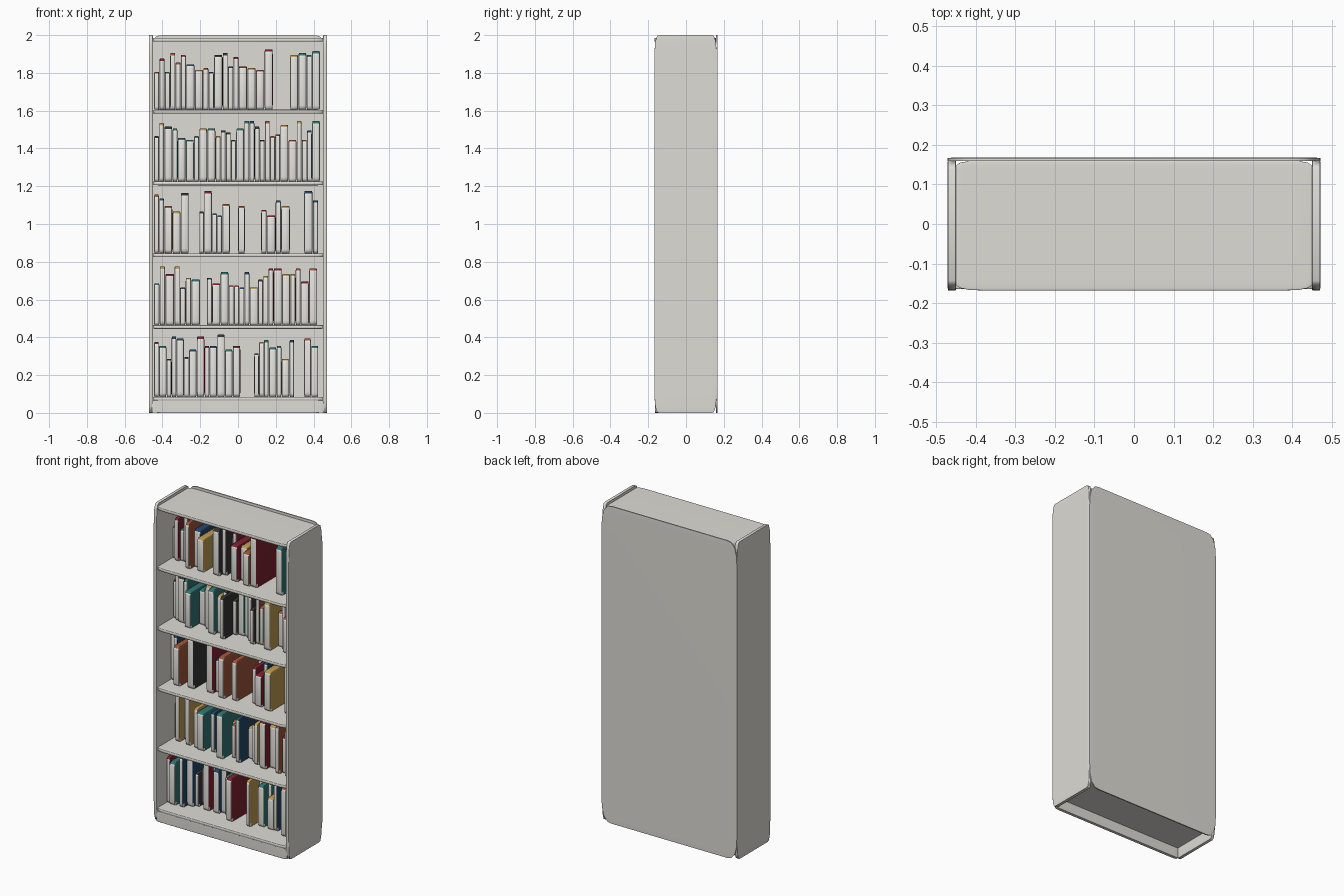
import bpy, bmesh, random
from mathutils import Vector

if "Cube" in bpy.data.objects:
    bpy.data.objects.remove(bpy.data.objects["Cube"])
random.seed(4)


def material(name, rgb):
    m = bpy.data.materials.new(name)
    m.use_nodes = True
    m.diffuse_color = (*rgb, 1)
    m.node_tree.nodes["Principled BSDF"].inputs["Base Color"].default_value = (*rgb, 1)
    return m


GREY = material("warm_grey", (0.73, 0.715, 0.665))
PAPER = material("paper", (0.8, 0.79, 0.75))
COVERS = {
    "r": material("crimson", (0.2, 0.015, 0.03)),
    "o": material("rust", (0.33, 0.09, 0.04)),
    "y": material("ochre", (0.5, 0.32, 0.08)),
    "b": material("navy", (0.015, 0.06, 0.13)),
    "t": material("teal", (0.03, 0.17, 0.16)),
    "k": material("charcoal", (0.035, 0.035, 0.035)),
}


def soft_box(name, low, high, mats, bevel=0.075, segments=4, profile=0.6):
    """Box whose rounded edges stretch with its proportions; the front takes the second material."""
    low, high = Vector(low), Vector(high)
    bm = bmesh.new()
    bmesh.ops.create_cube(bm, size=1)
    bmesh.ops.bevel(bm, geom=bm.edges[:], offset=bevel, segments=segments,
                    profile=profile, affect='EDGES', clamp_overlap=True)
    if len(mats) > 1:
        bm.normal_update()
        for f in bm.faces:
            n = f.normal
            f.material_index = int(n.y < -0.8 or (n.y < -0.2 and n.z < -0.2))
    bmesh.ops.scale(bm, vec=high - low, verts=bm.verts)
    bmesh.ops.translate(bm, vec=(low + high) / 2, verts=bm.verts)
    mesh = bpy.data.meshes.new(name)
    bm.to_mesh(mesh)
    bm.free()
    for m in mats:
        mesh.materials.append(m)
    mesh.shade_smooth()
    mesh.set_sharp_from_angle(angle=1.0)
    obj = bpy.data.objects.new(name, mesh)
    bpy.context.collection.objects.link(obj)
    return obj


# Case: sides, back, plinth
for side, x in (("left", 0.461), ("right", -0.461)):
    soft_box(side + "_side", (x - 0.011, -0.168, 0), (x + 0.011, 0.163, 2), [GREY])
soft_box("back_panel", (-0.472, 0.159, 0), (0.472, 0.168, 2), [GREY])
soft_box("plinth", (-0.455, -0.165, 0), (0.455, -0.145, 0.068), [GREY])

# Six boards, the highest one being the top
BOARD_BASE, PITCH, THICK = 0.085, 0.38, 0.02
for i in range(6):
    z = BOARD_BASE + PITCH * i
    name = "top_board" if i == 5 else f"shelf_{i + 1}"
    soft_box(name, (-0.455, -0.168, z - THICK), (0.455, 0.161, z), [GREY])

# Books per shelf, bottom up: (start, end, cover letters, heights in hundredths).
# A capital letter marks a thick book, a star one pulled forward.
SHELVES = [
    [(-0.445, 0.013, "rTkbBkBRrBKTR", "29* 27* 20 32* 31 21 25 32* 27 27 33 25 27*"),
     (0.085, 0.298, "kytTtYb", "23 29* 30 26* 27 20* 30"),
     (0.349, 0.425, "OT", "31* 27")],
    [(-0.445, -0.2, "tyRybyT", "22 31* 27 31 20 25* 24*"),
     (-0.165, 0.42, "bRToobbYkyrRYyoRO",
      "25 22 28* 21 21* 20 28* 20 24 26* 30 30* 27 27 30* 23 30*")],
    [(-0.445, -0.26, "obOYK", "31* 29 25* 22 32*"),
     (-0.206, -0.042, "kRbbO", "22 33* 21 20 26*"),
     (0, 0.037, "O", "25*"),
     (0.122, 0.275, "rRbY", "23 20* 28 25*"),
     (0.349, 0.425, "Bb", "33* 28")],
    [(-0.445, 0.435, "kyKtTTtYTykkkTtbkkoobYOyobT",
      "24 31* 29 28 23* 22 24 28 28* 24 27 26* 22 28 32 32 29* 22 32 24* 25 30* 22 32 22* 27 32")],
    [(-0.445, 0.185, "ortoooBYobKkkrRYOR",
      "20 27 20 30* 25 29* 24 21* 22 20 29* 30 23 28 23* 22 21* 32*"),
     (0.275, 0.435, "YTtT", "29 30* 29 31")],
]

for row, groups in enumerate(SHELVES):
    z = BOARD_BASE + PITCH * row
    count = 0
    for start, end, letters, heights in groups:
        widths = [1.6 if c.isupper() else 1 for c in letters]
        unit = (end - start) / sum(widths)
        x = start
        for c, w, h in zip(letters, widths, heights.split()):
            count += 1
            front = random.uniform(-0.05, 0.02) - (0.045 if "*" in h else 0)
            soft_box(f"book_{row + 1}_{count}", (x + 0.001, front, z),
                     (x + w * unit - 0.001, 0.155, z + int(h.strip("*")) / 100),
                     [COVERS[c.lower()], PAPER], 0.08, 3, 0.5)
            x += w * unit
